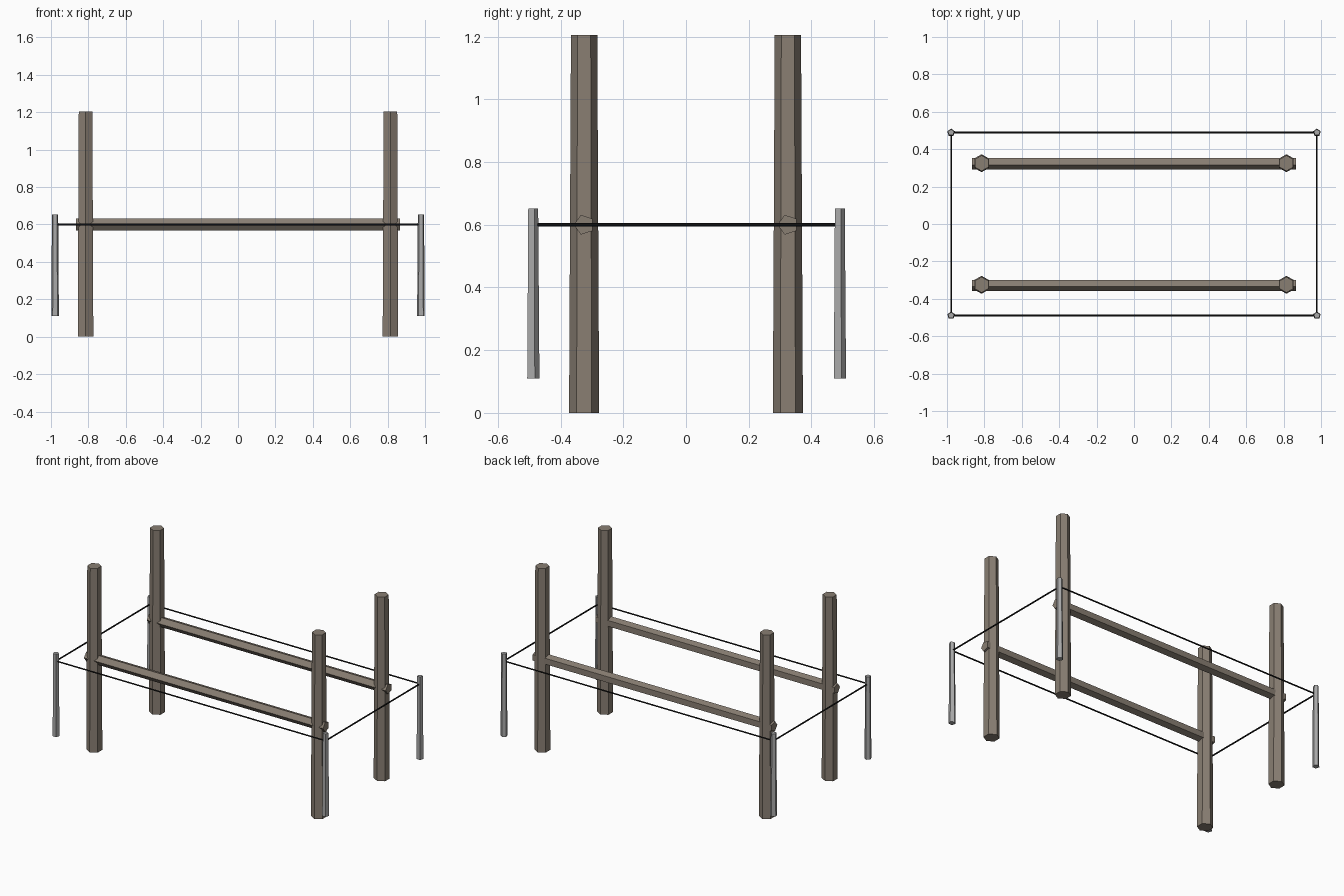
import bpy, bmesh
from math import pi
from mathutils import Vector, Matrix

cube = bpy.data.objects.get("Cube")
if cube:
    bpy.data.objects.remove(cube, do_unlink=True)


def material(name, rgb):
    mat = bpy.data.materials.new(name)
    mat.use_nodes = True
    mat.diffuse_color = (*rgb, 1)
    bsdf = next(n for n in mat.node_tree.nodes if n.type == 'BSDF_PRINCIPLED')
    bsdf.inputs["Base Color"].default_value = (*rgb, 1)
    return mat


wood = material("weathered_wood", (0.25, 0.21, 0.17))
metal = material("grey_metal", (0.40, 0.40, 0.40))
cord = material("black_rope", (0.01, 0.01, 0.01))


def pole(name, start, end, r1, r2, sides, mat, spin=0):
    """Flat-shaded tapered prism running from start to end."""
    start, end = Vector(start), Vector(end)
    axis = end - start
    turn = axis.to_track_quat('Z', 'Y').to_matrix().to_4x4()
    if abs(axis.x) + abs(axis.y) < 1e-6:
        turn = Matrix.Identity(4)
    place = Matrix.Translation((start + end) / 2) @ turn @ Matrix.Rotation(spin, 4, 'Z')
    bm = bmesh.new()
    bmesh.ops.create_cone(bm, cap_ends=True, segments=sides, radius1=r1,
                          radius2=r2, depth=axis.length, matrix=place)
    mesh = bpy.data.meshes.new(name)
    bm.to_mesh(mesh)
    bm.free()
    mesh.materials.append(mat)
    obj = bpy.data.objects.new(name, mesh)
    bpy.context.collection.objects.link(obj)
    return obj


px, py = 0.815, 0.325     # post positions
sx, sy = 0.978, 0.489     # stake positions
level = 0.6               # height of beams and rope

for row, s in (("front", -1), ("back", 1)):
    for side, t in (("left", 1), ("right", -1)):
        # Hexagonal corner posts
        pole(f"{row}_{side}_post", (t * px, s * py, 0), (t * px, s * py, 1.205),
             0.048, 0.042, 6, wood)
        # Thin outer stakes
        pole(f"{row}_{side}_stake", (t * sx, s * sy, 0.11), (t * sx, s * sy, 0.652),
             0.0215, 0.0175, 5, metal)

    # Pentagonal beam with its ridge towards the front
    beam = pole(f"{row}_beam", (0, 0, -0.867), (0, 0, 0.867), 0.033, 0.033, 5, wood, pi)
    beam.data.transform(Matrix.Translation((0, s * py, level)) @ Matrix.Rotation(pi / 2, 4, 'Y'))

    # Long rope between the stakes
    pole(f"{row}_rope", (-sx, s * sy, level), (sx, s * sy, level),
         0.005, 0.005, 6, cord)

# Short ropes across the ends
for side, t in (("left", 1), ("right", -1)):
    pole(f"{side}_rope", (t * sx, -sy, level), (t * sx, sy, level),
         0.005, 0.005, 6, cord)
